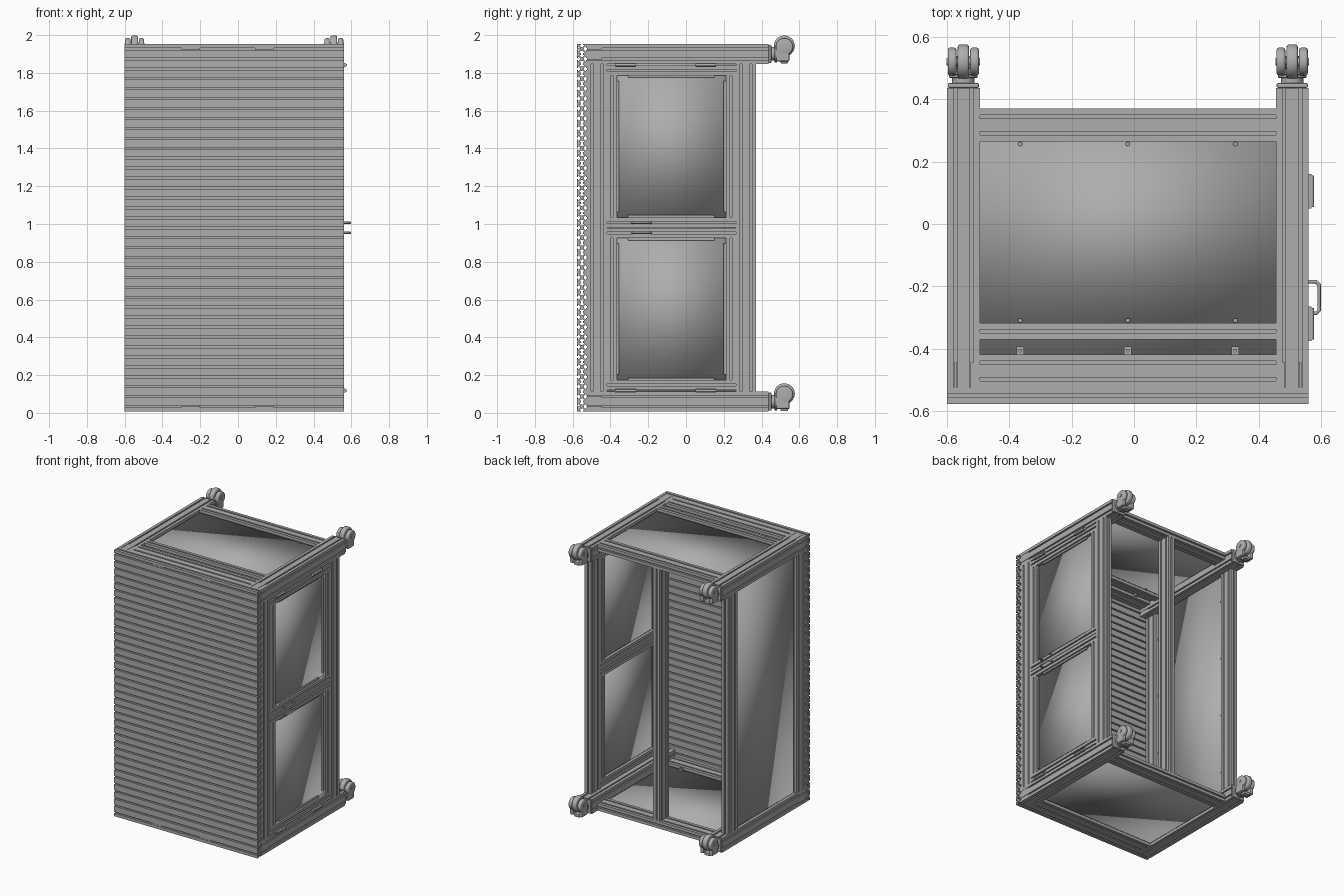
import bpy, bmesh, math
from mathutils import Vector, Matrix

cube = bpy.data.objects.get("Cube")
if cube:
    bpy.data.objects.remove(cube, do_unlink=True)

grey = bpy.data.materials.new("plain grey")
grey.use_nodes = True
colour = (0.42, 0.42, 0.42, 1)
grey.diffuse_color = colour
grey.node_tree.nodes["Principled BSDF"].inputs["Base Color"].default_value = colour

C = 0.0526                      # width of one extrusion cell
BOT, TOP = 0.007, 0.007 + 37 * C
LEFT, RIGHT = -0.6, 0.56        # outer sides of the frame
FRONT = -0.577 + C              # back of the slat wall
BACK = 0.37
MID_X = (LEFT + RIGHT) / 2


def add(name, bm):
    bmesh.ops.recalc_face_normals(bm, faces=bm.faces)
    mesh = bpy.data.meshes.new(name)
    bm.to_mesh(mesh)
    bm.free()
    obj = bpy.data.objects.new(name, mesh)
    bpy.context.collection.objects.link(obj)
    mesh.materials.append(grey)
    return obj


def smooth(obj, angle=None):
    bpy.ops.object.select_all(action='DESELECT')
    obj.select_set(True)
    bpy.context.view_layer.objects.active = obj
    if angle:
        bpy.ops.object.shade_smooth_by_angle(angle=angle)
    else:
        bpy.ops.object.shade_smooth()


def slot_profile(nu, nv):
    """Outline of an nu by nv cell extrusion with a T slot in every outer cell."""
    notch = [(-.1, 0), (-.1, .11), (-.25, .11), (-.12, .29),
             (.12, .29), (.25, .11), (.1, .11), (.1, 0)]
    pts, corner, ahead = [], Vector((0, 0)), Vector((1, 0))
    for n in (nu, nv, nu, nv):
        inward = Vector((-ahead.y, ahead.x))
        pts.append(corner.copy())
        for i in range(n):
            pts += [corner + ahead * (i + .5 + a) + inward * d for a, d in notch]
        corner = corner + ahead * n
        ahead = inward
    return [p * C for p in pts]


def bar(name, axis, start, length, nu=1, nv=1):
    """Slotted bar from its lowest corner; nu, nv are cells on the other two axes in order."""
    others = [i for i in range(3) if i != axis]
    bm = bmesh.new()
    ring = []
    for p in slot_profile(nu, nv):
        co = Vector(start)
        co[others[0]] += p.x
        co[others[1]] += p.y
        ring.append(bm.verts.new(co))
    face = bm.faces.new(ring)
    out = bmesh.ops.extrude_face_region(bm, geom=[face])
    step = Vector((0, 0, 0))
    step[axis] = length
    bmesh.ops.translate(bm, vec=step, verts=[v for v in out["geom"] if isinstance(v, bmesh.types.BMVert)])
    return add(name, bm)


def box(name, lo, hi, bevel=0):
    bm = bmesh.new()
    lo, hi = Vector(lo), Vector(hi)
    bmesh.ops.create_cube(bm, size=1, matrix=Matrix.Translation((lo + hi) / 2) @ Matrix.Diagonal((*(hi - lo), 1)))
    if bevel:
        bmesh.ops.bevel(bm, geom=bm.edges[:], offset=bevel, segments=2, affect='EDGES', profile=.5)
    return add(name, bm)


def disc(name, centre, radius, depth, axis, bevel=0, sides=32):
    turn = {0: Matrix.Rotation(math.pi / 2, 4, 'Y'), 1: Matrix.Rotation(math.pi / 2, 4, 'X'), 2: Matrix()}[axis]
    bm = bmesh.new()
    bmesh.ops.create_cone(bm, cap_ends=True, segments=sides, radius1=radius, radius2=radius,
                          depth=depth, matrix=Matrix.Translation(centre) @ turn)
    if bevel:
        rims = [e for f in bm.faces if len(f.verts) > 4 for e in f.edges]
        bmesh.ops.bevel(bm, geom=rims, offset=bevel, segments=3, affect='EDGES', profile=.5)
    obj = add(name, bm)
    smooth(obj, math.radians(35))
    return obj


def panel(name, lo, hi):
    smooth(box(name, lo, hi))


# Front wall of stacked slotted slats
slat = bar("front_slats", 0, (LEFT, FRONT - C, BOT), RIGHT - LEFT)
stack = slat.modifiers.new("stack", 'ARRAY')
stack.count = 37
stack.use_relative_offset = False
stack.use_constant_offset = True
stack.constant_offset_displace = (0, 0, C)
for z in (BOT + C / 2, TOP - C / 2):
    for x in (-.25, .14):
        box("slat_connector", (x - .05, FRONT - C + .001, z - .004), (x + .05, FRONT - C + .012, z + .004))


# Casters on the ends of the long rails
def caster(x, z):
    y, up = .521, z + .042
    box("caster_plate", (x - .05, .437, z - .048), (x + .05, .452, z + .048), .004)
    disc("caster_stem", (x, .462, z), .036, .024, 1)
    disc("caster_collar", (x, .476, z), .046, .014, 1, .003)
    box("caster_bridge", (x - .045, .478, z - .04), (x + .045, .5, z + .06), .008)
    disc("caster_wheel", (x, y, up), .055, .036, 0, .008)
    disc("caster_axle", (x, y, up), .012, .108, 0)
    for s in (-1, 1):
        disc("caster_cheek", (x + s * .036, y, up - .004), .045, .028, 0, .008)
        box("caster_fork", (x + s * .036 - .014, .478, z - .04), (x + s * .036 + .014, .548, up), .008)
    box("caster_brake", (x - .022, .5, z - .05), (x + .022, .54, z - .03), .004)


# Long rails, upright posts and casters at both ends and sides
for z in (BOT, TOP - 2 * C):
    for x in (LEFT, RIGHT - 2 * C):
        bar("long_rail", 1, (x, FRONT, z), .437 - FRONT, 2, 2)
        caster(x + C, z + C)
        for i in (.5, 1.5):
            for face_z in (z + .006, z + 2 * C - .006):
                box("rail_connector", (x + i * C - .004, FRONT, face_z - .005),
                    (x + i * C + .004, FRONT + .08, face_z + .005))
            for face_x in (x + .006, x + 2 * C - .006):
                box("rail_connector", (face_x - .005, FRONT, z + i * C - .004),
                    (face_x + .005, FRONT + .08, z + i * C + .004))
LOW, HIGH = BOT + 2 * C, TOP - 2 * C
for x in (LEFT, RIGHT - C):
    for y in (FRONT, BACK - 2 * C):
        bar("corner_post", 2, (x, y, LOW), HIGH - LOW, 1, 2)
bar("back_middle_post", 2, (MID_X - C / 2, BACK - 2 * C, BOT + C), TOP - BOT - 2 * C, 1, 2)

# Cross rails at top and bottom
x0, x1 = LEFT + 2 * C, RIGHT - 2 * C
for z in (BOT, TOP - C):
    for y in (FRONT, BACK - 2 * C):
        bar("cross_rail", 0, (x0, y, z), x1 - x0, 2, 1)
bar("top_inner_rail", 0, (x0, -.37, TOP - C), x1 - x0)

# Top, bottom and closed side panels
y0, y1 = FRONT + 2 * C, BACK - 2 * C
T = .004
panel("top_panel", (x0, -.37 + C, TOP - C / 2 - T), (x1, y1, TOP - C / 2 + T))
panel("bottom_panel", (x0, y0, BOT + C / 2 - T), (x1, y1, BOT + C / 2 + T))
panel("side_panel", (LEFT + C / 2 - T, y0, LOW), (LEFT + C / 2 + T, y1, HIGH))

# Panel clips and bolts
for x in (MID_X - .345, MID_X, MID_X + .345):
    for z in (BOT + C / 2 + .012, TOP - C / 2 - .008):
        box("panel_clip", (x - .012, y0, z - .008), (x + .012, y0 + .026, z + .008))
        disc("clip_bolt", (x, y0 + .013, z + .01), .006, .008, 2, sides=12)
    for y in (-.37 + C + .008, y1 - .008):
        disc("panel_bolt", (x, y, TOP - C / 2), .007, .02, 2, sides=12)
for y in (y0 + .01, y1 - .01):
    for i in range(4):
        disc("side_bolt", (LEFT + C / 2 + .006, y, LOW + .2 + i * .445), .009, .016, 0, sides=12)


# Two framed doors on one side
def door(z0, z1):
    x = RIGHT - C
    for y in (y0, y1 - C):
        bar("door_stile", 2, (x, y, z0 + C), z1 - z0 - 2 * C)
    for z in (z0, z1 - C):
        bar("door_rail", 0 + 1, (x, y0, z), y1 - y0)
    a, b, c, d = y0 + C, y1 - C, z0 + C, z1 - C
    mid = x + C / 2
    panel("door_panel", (mid - T, a, c), (mid + T, b, d))
    for s, e in ((a, a + .013), (b - .013, b)):
        box("door_side_strip", (mid, s, c + .03), (mid + .014, e, d - .03))
    for s, e in ((c, c + .013), (d - .013, d)):
        box("door_end_strip", (mid, a + .06, s), (mid + .014, b - .06, e))


centre = (LOW + HIGH) / 2
door(LOW + .008, centre - .002)
door(centre + .002, HIGH - .008)

# Door hinges
for z in (LOW + .006, HIGH - .006):
    for y in (-.32, .105):
        box("hinge_leaf", (RIGHT - .002, y - .055, z - .01), (RIGHT + .01, y + .055, z + .01))
        disc("hinge_pin", (RIGHT + .01, y, z), .007, .1, 1, sides=16)

# Door handles
for z in (centre - C / 2, centre + C / 2):
    curve = bpy.data.curves.new("door_handle", 'CURVE')
    curve.dimensions = '3D'
    curve.bevel_depth = .006
    curve.bevel_resolution = 2
    curve.use_fill_caps = True
    path = [(0, -.287), (.024, -.287), (.034, -.277), (.034, -.195), (.024, -.185), (0, -.185)]
    line = curve.splines.new('POLY')
    line.points.add(len(path) - 1)
    for p, (dx, y) in zip(line.points, path):
        p.co = (RIGHT + dx, y, z, 1)
    curve.materials.append(grey)
    bpy.context.collection.objects.link(bpy.data.objects.new("door_handle", curve))
